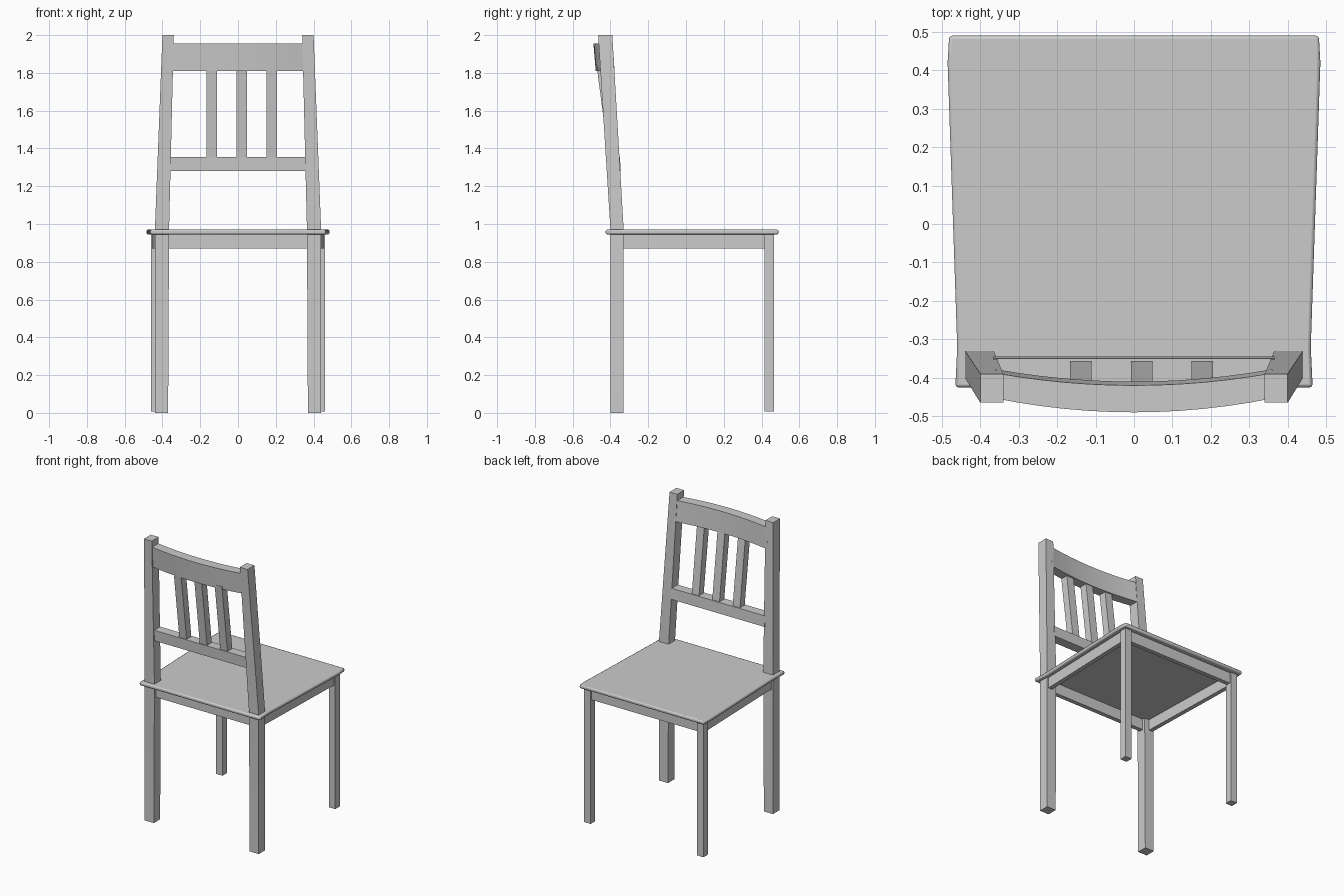
import bpy
import bmesh

cube = bpy.data.objects.get("Cube")
if cube:
    bpy.data.objects.remove(cube, do_unlink=True)

grey = bpy.data.materials.new("plain grey")
grey.use_nodes = True
GREY = (0.6, 0.6, 0.6, 1.0)
grey.diffuse_color = GREY
grey.node_tree.nodes["Principled BSDF"].inputs["Base Color"].default_value = GREY


def loft(name, rings, bevel=0.0, segments=1):
    """Skin a chain of matching rings and cap both ends."""
    bm = bmesh.new()
    loops = [[bm.verts.new(p) for p in ring] for ring in rings]
    n = len(loops[0])
    for a, b in zip(loops, loops[1:]):
        for i in range(n):
            j = (i + 1) % n
            bm.faces.new((a[i], a[j], b[j], b[i]))
    bm.faces.new(loops[0])
    bm.faces.new(loops[-1])
    bmesh.ops.recalc_face_normals(bm, faces=bm.faces)
    mesh = bpy.data.meshes.new(name)
    bm.to_mesh(mesh)
    bm.free()
    mesh.materials.append(grey)
    obj = bpy.data.objects.new(name, mesh)
    bpy.context.collection.objects.link(obj)
    if bevel:
        mod = obj.modifiers.new("soft edges", "BEVEL")
        mod.width = bevel
        mod.segments = segments
    bpy.ops.object.select_all(action="DESELECT")
    obj.select_set(True)
    bpy.context.view_layer.objects.active = obj
    bpy.ops.object.shade_smooth_by_angle()
    return obj


def rect(x0, x1, y0, y1, z):
    return [(x0, y0, z), (x1, y0, z), (x1, y1, z), (x0, y1, z)]


def box(name, x0, x1, y0, y1, z0, z1):
    return loft(name, [rect(x0, x1, y0, y1, z0), rect(x0, x1, y0, y1, z1)])


# Seat board, slightly wider at the front
half = [(0.465, -0.425), (0.46, -0.32), (0.485, 0.42), (0.481, 0.49)]
outline = half + [(-x, y) for x, y in reversed(half)]
loft("seat", [[(x, y, z) for x, y in outline] for z in (0.945, 0.97)], 0.008, 2)

for side, s in (("left", 1), ("right", -1)):
    # Rear leg runs up into the leaning back post
    loft(side + "_back_post", [
        rect(s * 0.37, s * 0.44, -0.40, -0.33, 0.0),
        rect(s * 0.365, s * 0.44, -0.40, -0.33, 0.97),
        rect(s * 0.34, s * 0.40, -0.465, -0.39, 2.0)])
    box(side + "_front_leg", s * 0.41, s * 0.46, 0.415, 0.465, 0.008, 0.95)
    # Side apron follows the taper of the seat
    loft(side + "_apron", [
        [(s * (x - 0.03), y, 0.87), (s * x, y, 0.87),
         (s * x, y, 0.95), (s * (x - 0.03), y, 0.95)]
        for x, y in ((0.43, -0.34), (0.452, 0.43))])

# Aprons between the legs
box("back_apron", -0.38, 0.38, -0.38, -0.35, 0.87, 0.95)
box("front_apron", -0.42, 0.42, 0.425, 0.455, 0.87, 0.95)

# Straight lower back rail
loft("lower_back_rail", [
    [(x, -0.412, 1.28), (x, -0.345, 1.28), (x, -0.35, 1.355), (x, -0.416, 1.355)]
    for x in (-0.365, 0.365)])

# Bowed top rail
sections = []
for i in range(13):
    x = -0.36 + 0.06 * i
    bow = (x / 0.36) ** 2
    back = -0.49 + 0.036 * bow
    front = -0.42 + 0.032 * bow
    sections.append([(x, back + 0.012, 1.81), (x, front + 0.01, 1.81),
                     (x, front, 1.955), (x, back, 1.955)])
loft("top_back_rail", sections)

# Three upright slats
for i, x in enumerate((-0.138, 0.02, 0.178)):
    loft("back_slat_%d" % (i + 1), [
        rect(x - 0.028, x + 0.028, -0.408, -0.356, 1.34),
        rect(x - 0.028, x + 0.028, -0.472, -0.418, 1.83)])
